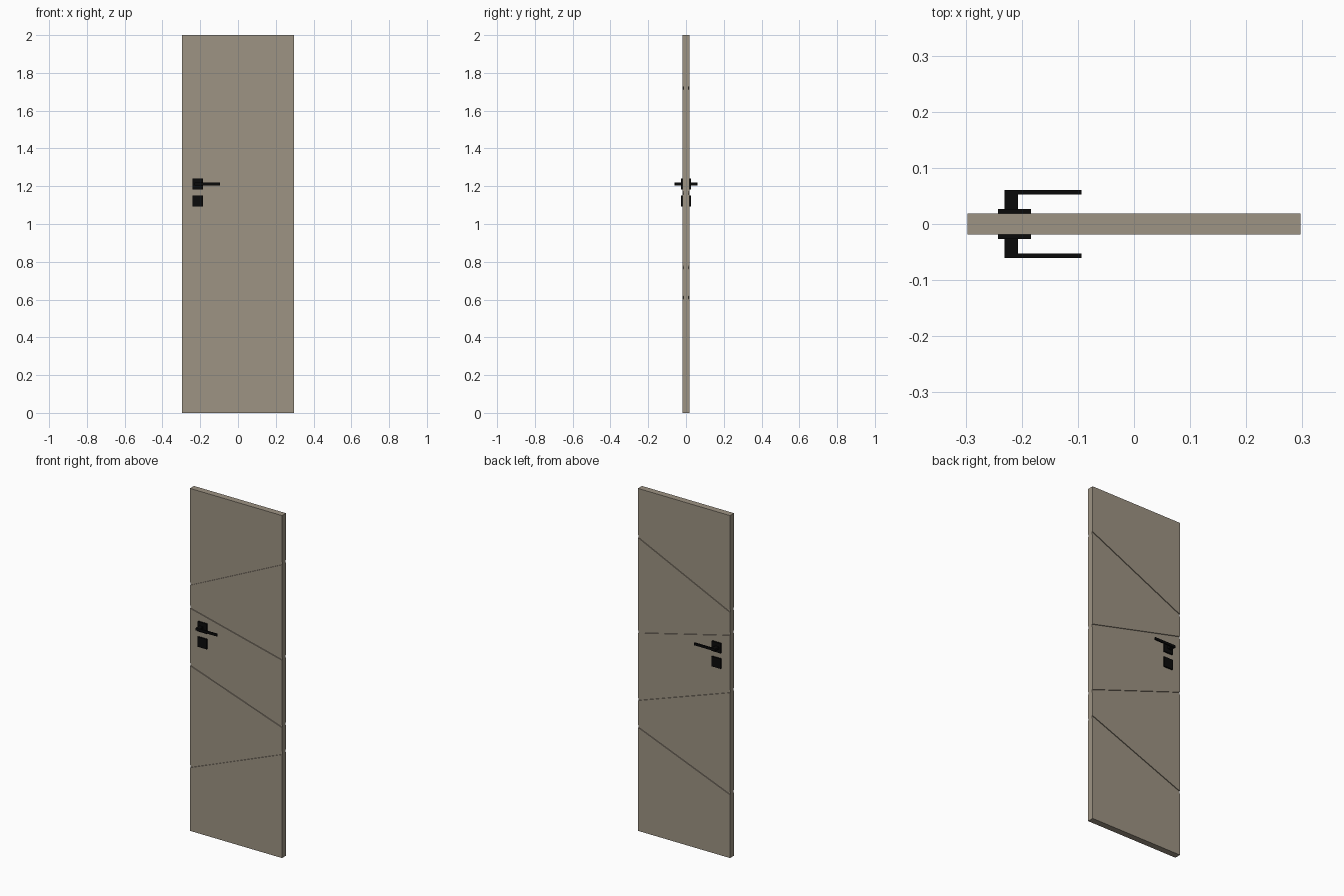
import bpy, bmesh

if "Cube" in bpy.data.objects:
    bpy.data.objects.remove(bpy.data.objects["Cube"])


def material(name, rgb):
    m = bpy.data.materials.new(name)
    m.diffuse_color = (*rgb, 1.0)
    m.use_nodes = True
    m.node_tree.nodes["Principled BSDF"].inputs["Base Color"].default_value = m.diffuse_color
    return m


TAUPE = material("taupe paint", (0.34, 0.293, 0.227))
BLACK = material("black metal", (0.003, 0.003, 0.003))


def prism(bm, outline, y0, y1):
    """Extrude an (x, z) outline from y0 to y1."""
    face = bm.faces.new([bm.verts.new((x, y0, z)) for x, z in outline])
    ext = bmesh.ops.extrude_face_region(bm, geom=[face])
    moved = [v for v in ext["geom"] if isinstance(v, bmesh.types.BMVert)]
    bmesh.ops.translate(bm, verts=moved, vec=(0, y1 - y0, 0))


def rect(x0, x1, z0, z1):
    return [(x0, z0), (x1, z0), (x1, z1), (x0, z1)]


def finish(name, bm, mat):
    bmesh.ops.recalc_face_normals(bm, faces=bm.faces[:])
    mesh = bpy.data.meshes.new(name)
    bm.to_mesh(mesh)
    bm.free()
    mesh.materials.append(mat)
    ob = bpy.data.objects.new(name, mesh)
    bpy.context.collection.objects.link(ob)
    return ob


HW, T, DEPTH, GROOVE = 0.297, 0.0185, 0.005, 0.008

# door leaf: panels separated by slanted recessed strips
lines = [(0.377, 0.612), (0.973, 0.769), (1.308, 1.163), (1.442, 1.72)]
bounds = [(0.0, 0.0)]
for l, r in lines:
    bounds += [(l - GROOVE, r - GROOVE), (l + GROOVE, r + GROOVE)]
bounds.append((2.0, 2.0))
bm = bmesh.new()
for i, ((l0, r0), (l1, r1)) in enumerate(zip(bounds, bounds[1:])):
    t = T - DEPTH if i % 2 else T
    prism(bm, [(-HW, l0), (HW, r0), (HW, r1), (-HW, l1)], -t, t)
finish("door_leaf", bm, TAUPE)

# hardware on both sides
for s, side in ((-1, "front"), (1, "back")):
    # square plates
    for name, z in (("handle_plate", 1.212), ("lock_plate", 1.122)):
        bm = bmesh.new()
        prism(bm, rect(-0.242, -0.184, z - 0.029, z + 0.029), s * 0.018, s * 0.027)
        finish(f"{side}_{name}", bm, BLACK)
    # lever: stem and arm as one L-shaped bar
    pts = [(-0.231, 0.026), (-0.207, 0.026), (-0.207, 0.053),
           (-0.094, 0.053), (-0.094, 0.0608), (-0.231, 0.0608)]
    bm = bmesh.new()
    face = bm.faces.new([bm.verts.new((x, s * y, 1.205)) for x, y in pts])
    ext = bmesh.ops.extrude_face_region(bm, geom=[face])
    moved = [v for v in ext["geom"] if isinstance(v, bmesh.types.BMVert)]
    bmesh.ops.translate(bm, verts=moved, vec=(0, 0, 0.014))
    finish(f"{side}_lever", bm, BLACK)
